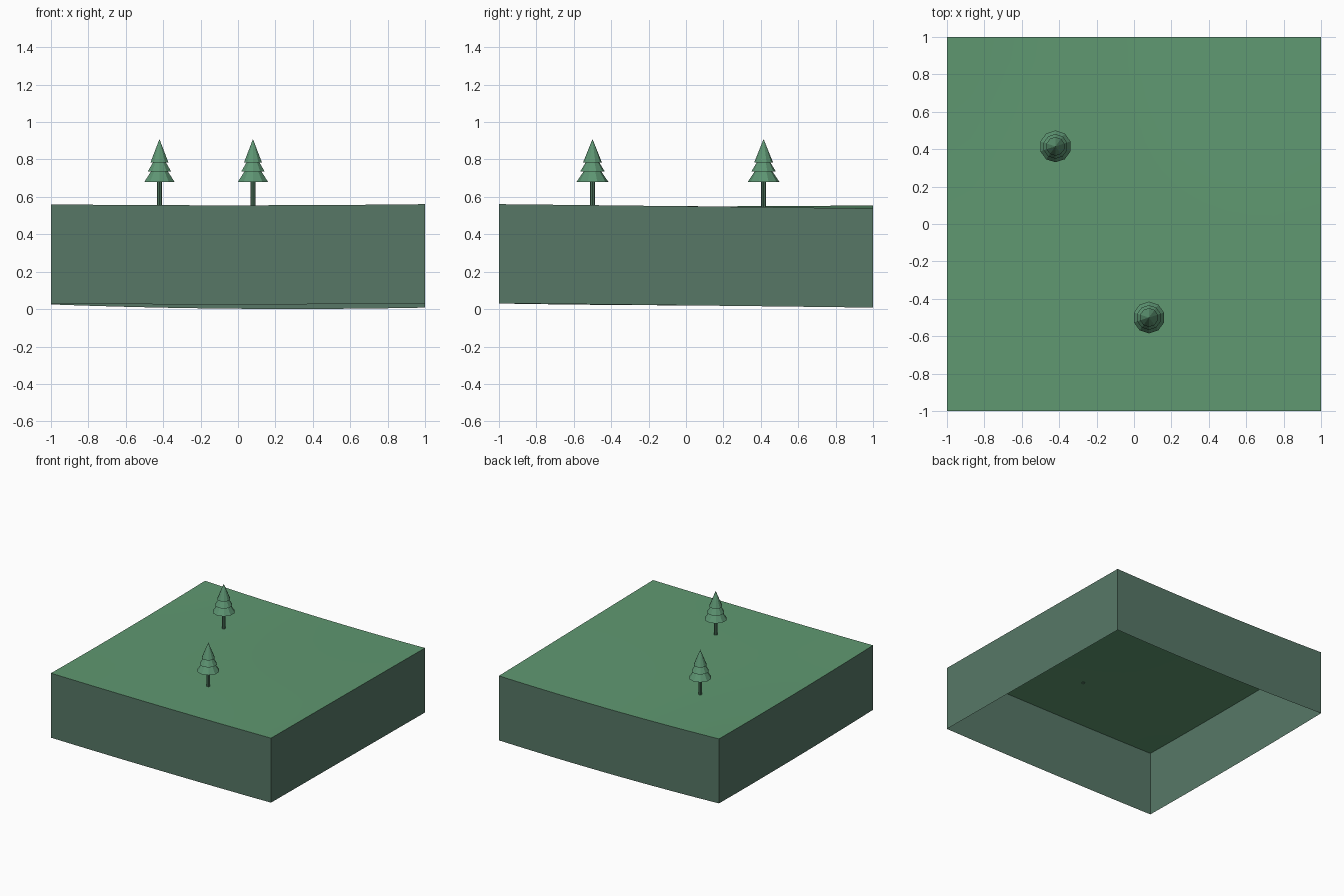
import bpy, bmesh
from mathutils import Matrix

cube = bpy.data.objects.get("Cube")
if cube:
    bpy.data.objects.remove(cube)


def material(name, rgb):
    mat = bpy.data.materials.new(name)
    mat.use_nodes = True
    mat.diffuse_color = (*rgb, 1)
    mat.node_tree.nodes["Principled BSDF"].inputs["Base Color"].default_value = (*rgb, 1)
    return mat


grass = material("grass green", (0.115, 0.315, 0.165))
earth = material("grey green earth", (0.095, 0.187, 0.134))
leaf = material("leaf green", (0.11, 0.30, 0.17))
bark = material("dark green bark", (0.07, 0.16, 0.10))


def add_object(name, bm, mat):
    mesh = bpy.data.meshes.new(name)
    bm.to_mesh(mesh)
    bm.free()
    mesh.materials.append(mat)
    obj = bpy.data.objects.new(name, mesh)
    bpy.context.collection.objects.link(obj)
    return obj


# Gentle terrain: heights at front, middle and back, joined by quadratics
HEIGHTS = [(0.56, 0.555, 0.561), (0.55, 0.547, 0.55), (0.555, 0.532, 0.538)]
DEPTH = 0.53


def quadratic(t, low, mid, high):
    return mid + t * (high - low) / 2 + t * t * ((high + low) / 2 - mid)


def ground_height(x, y):
    return quadratic(y, *[quadratic(x, *row) for row in HEIGHTS])


def terrain_grid():
    bm = bmesh.new()
    bmesh.ops.create_grid(bm, x_segments=16, y_segments=16, size=1)
    for v in bm.verts:
        v.co.z = ground_height(v.co.x, v.co.y)
    return bm


# Grass surface
bm = terrain_grid()
for f in bm.faces:
    f.smooth = True
add_object("grass_surface", bm, grass)

# Open-bottomed earth walls, dropped from the rim of the terrain
bm = terrain_grid()
rim = [e for e in bm.edges if e.is_boundary]
extruded = bmesh.ops.extrude_edge_only(bm, edges=rim)["geom"]
for v in extruded:
    if isinstance(v, bmesh.types.BMVert):
        v.co.z -= DEPTH
top_faces = [f for f in bm.faces if f.normal.z > 0.5]
bm.normal_update()
top_faces = [f for f in bm.faces if abs(f.normal.z) > 0.5]
bmesh.ops.delete(bm, geom=top_faces, context="FACES")
for f in bm.faces:
    if f.normal.dot(f.calc_center_median() * 1) < 0:
        f.normal_flip()
add_object("earth_walls", bm, earth)


def cone(bm, x, y, bottom, top, r_low, r_high, sides):
    place = Matrix.Translation((x, y, (bottom + top) / 2))
    bmesh.ops.create_cone(bm, cap_ends=True, segments=sides, radius1=r_low,
                          radius2=r_high, depth=top - bottom, matrix=place)


# Pine trees: a thin trunk under three flared tiers
TIERS = [(0.68, 0.735, 0.085, 0.048), (0.735, 0.785, 0.066, 0.036),
         (0.785, 0.909, 0.05, 0)]
for side, x, y in (("back", -0.42, 0.415), ("front", 0.08, -0.5)):
    bm = bmesh.new()
    cone(bm, x, y, ground_height(x, y) - 0.005, 0.69, 0.014, 0.014, 8)
    add_object(side + "_tree_trunk", bm, bark)
    bm = bmesh.new()
    for bottom, top, r_low, r_high in TIERS:
        cone(bm, x, y, bottom, top, r_low, r_high, 10)
    add_object(side + "_tree_foliage", bm, leaf)
